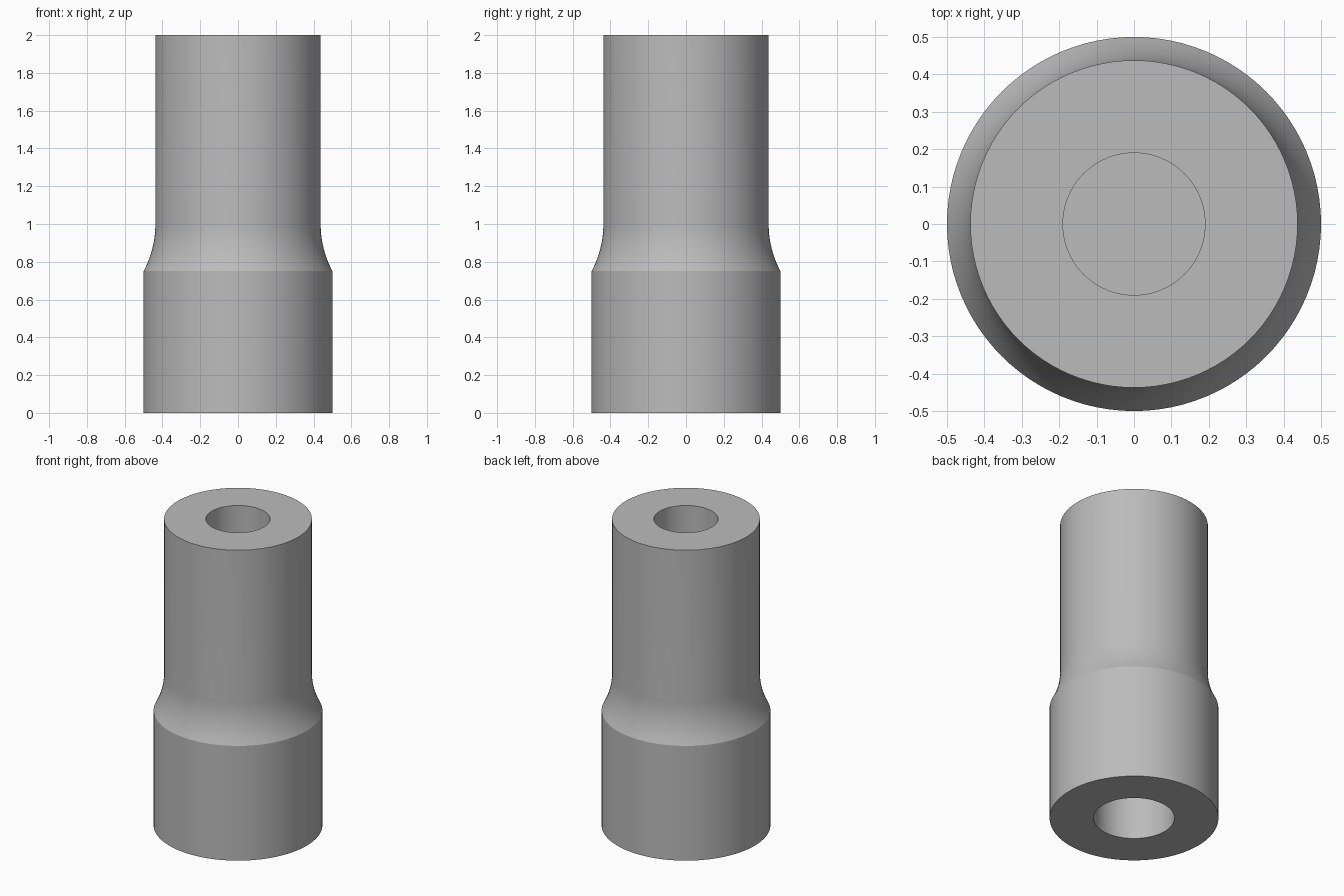
import bpy, bmesh, math

cube = bpy.data.objects.get("Cube")
if cube:
    bpy.data.objects.remove(cube)

SIDES = 96
BASE_R, NECK_R = 0.5, 0.4375
SHOULDER_Z, NECK_Z, TOP_Z = 0.75, 1.0, 2.0
LOWER_BORE_R, UPPER_BORE_R = 0.24, 0.19

# Plain grey material
grey = bpy.data.materials.new("plain grey")
grey.use_nodes = True
colour = (0.5, 0.5, 0.5, 1)
grey.diffuse_color = colour
grey.node_tree.nodes["Principled BSDF"].inputs["Base Color"].default_value = colour


def shoulder_arc(steps=12):
    """Concave arc from the base rim, ending tangent to the neck."""
    rise, inset = NECK_Z - SHOULDER_Z, BASE_R - NECK_R
    radius = (rise ** 2 + inset ** 2) / (2 * inset)
    sweep = math.asin(rise / radius)
    for i in range(steps + 1):
        a = sweep * (1 - i / steps)
        yield (NECK_R + radius * (1 - math.cos(a)), NECK_Z - radius * math.sin(a))


def lathe(name, profile):
    """Spin a (radius, z) profile around the vertical axis."""
    bm = bmesh.new()
    verts = [bm.verts.new((r, 0, z)) for r, z in profile]
    edges = [bm.edges.new(pair) for pair in zip(verts, verts[1:])]
    bmesh.ops.spin(bm, geom=verts + edges, cent=(0, 0, 0), axis=(0, 0, 1),
                   angle=math.tau, steps=SIDES, use_duplicate=False)
    bmesh.ops.remove_doubles(bm, verts=bm.verts, dist=0.0001)
    bmesh.ops.recalc_face_normals(bm, faces=bm.faces)
    mesh = bpy.data.meshes.new(name)
    bm.to_mesh(mesh)
    bm.free()
    mesh.materials.append(grey)
    obj = bpy.data.objects.new(name, mesh)
    bpy.context.collection.objects.link(obj)
    return obj


# Stepped sleeve with a blind bore in each end
sleeve = lathe("stepped_sleeve", [
    (0, SHOULDER_Z), (LOWER_BORE_R, SHOULDER_Z), (LOWER_BORE_R, 0),
    (BASE_R, 0), *shoulder_arc(), (NECK_R, TOP_Z),
    (UPPER_BORE_R, TOP_Z), (UPPER_BORE_R, NECK_Z), (0, NECK_Z)])

# Smooth walls, crisp rims
bpy.ops.object.select_all(action='DESELECT')
sleeve.select_set(True)
bpy.context.view_layer.objects.active = sleeve
bpy.ops.object.shade_smooth_by_angle(angle=math.radians(24))
